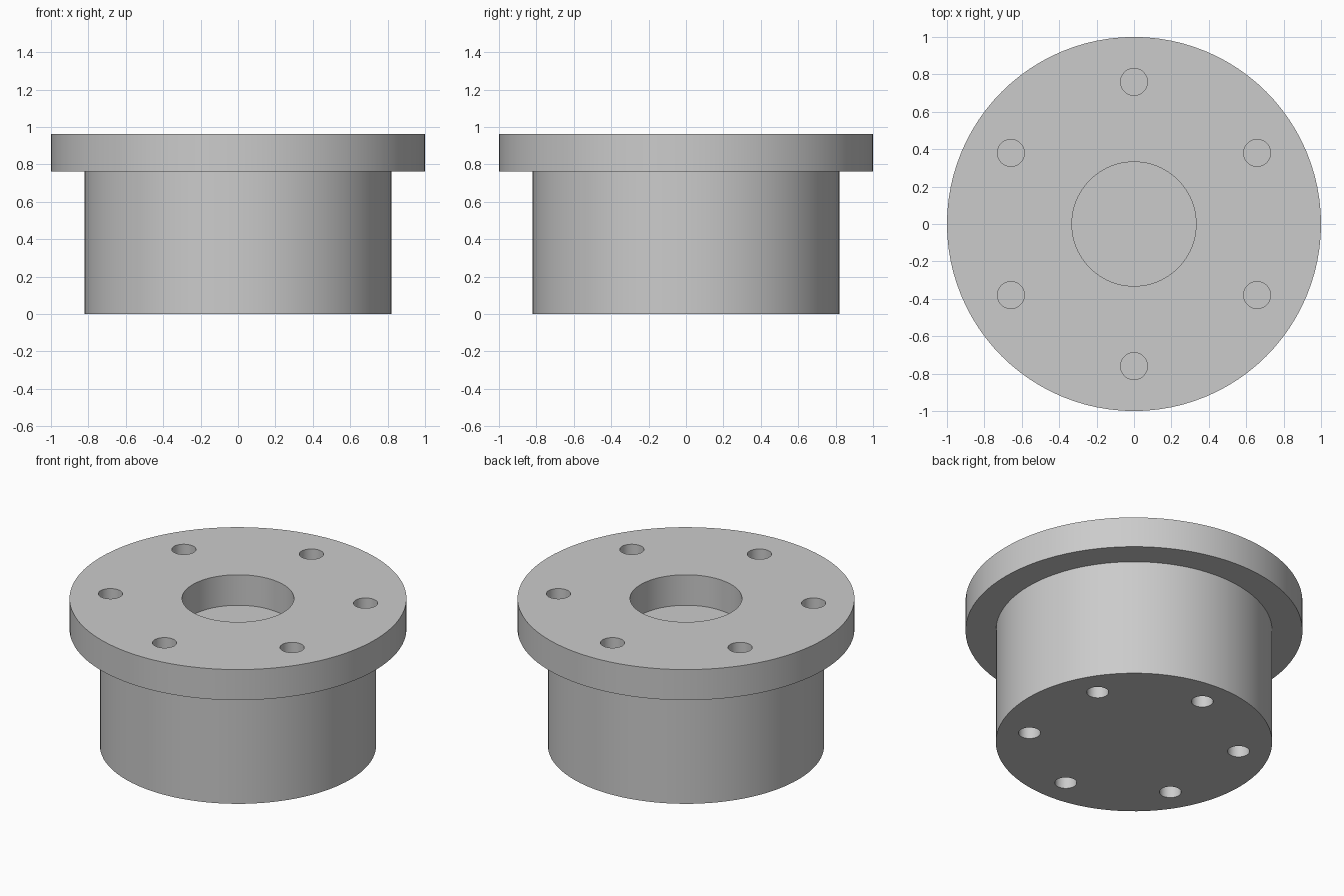
import bpy
import math

SIDES = 96
BODY_TOP = 0.763
FLANGE_TOP = 0.963

cube = bpy.data.objects.get("Cube")
if cube:
    bpy.data.objects.remove(cube, do_unlink=True)

grey = bpy.data.materials.new("plain grey")
grey.use_nodes = True
colour = (0.6, 0.6, 0.6, 1)
grey.diffuse_color = colour
grey.node_tree.nodes["Principled BSDF"].inputs["Base Color"].default_value = colour


def cylinder(name, radius, bottom, top, x=0, y=0, sides=SIDES):
    bpy.ops.mesh.primitive_cylinder_add(
        vertices=sides, radius=radius, depth=top - bottom,
        location=(x, y, (bottom + top) / 2))
    obj = bpy.context.object
    obj.name = name
    obj.data.materials.append(grey)
    return obj


def cut(obj, cutter):
    cutter.hide_render = True
    bpy.context.view_layer.objects.active = obj
    mod = obj.modifiers.new("hole", "BOOLEAN")
    mod.operation = "DIFFERENCE"
    mod.solver = "EXACT"
    mod.object = cutter
    bpy.ops.object.modifier_apply(modifier=mod.name)
    bpy.data.objects.remove(cutter, do_unlink=True)


def drill_ring(obj, ring_radius, hole_radius, bottom, top):
    for i in range(6):
        a = math.radians(30 + 60 * i)
        cut(obj, cylinder("hole_cutter", hole_radius, bottom, top,
                          ring_radius * math.cos(a), ring_radius * math.sin(a), 48))


def smooth(obj):
    bpy.ops.object.select_all(action="DESELECT")
    obj.select_set(True)
    bpy.context.view_layer.objects.active = obj
    bpy.ops.object.shade_smooth_by_angle(angle=math.radians(30))


# Solid barrel with blind holes in its underside
body = cylinder("body", 0.82, 0, BODY_TOP)
drill_ring(body, 0.63, 0.065, -0.1, 0.2)
smooth(body)

# Wide flange with an open bore and a ring of bolt holes
flange = cylinder("flange", 1, BODY_TOP, FLANGE_TOP)
cut(flange, cylinder("bore_cutter", 0.332, BODY_TOP - 0.1, FLANGE_TOP + 0.1))
drill_ring(flange, 0.76, 0.072, BODY_TOP + 0.01, FLANGE_TOP + 0.1)
smooth(flange)
